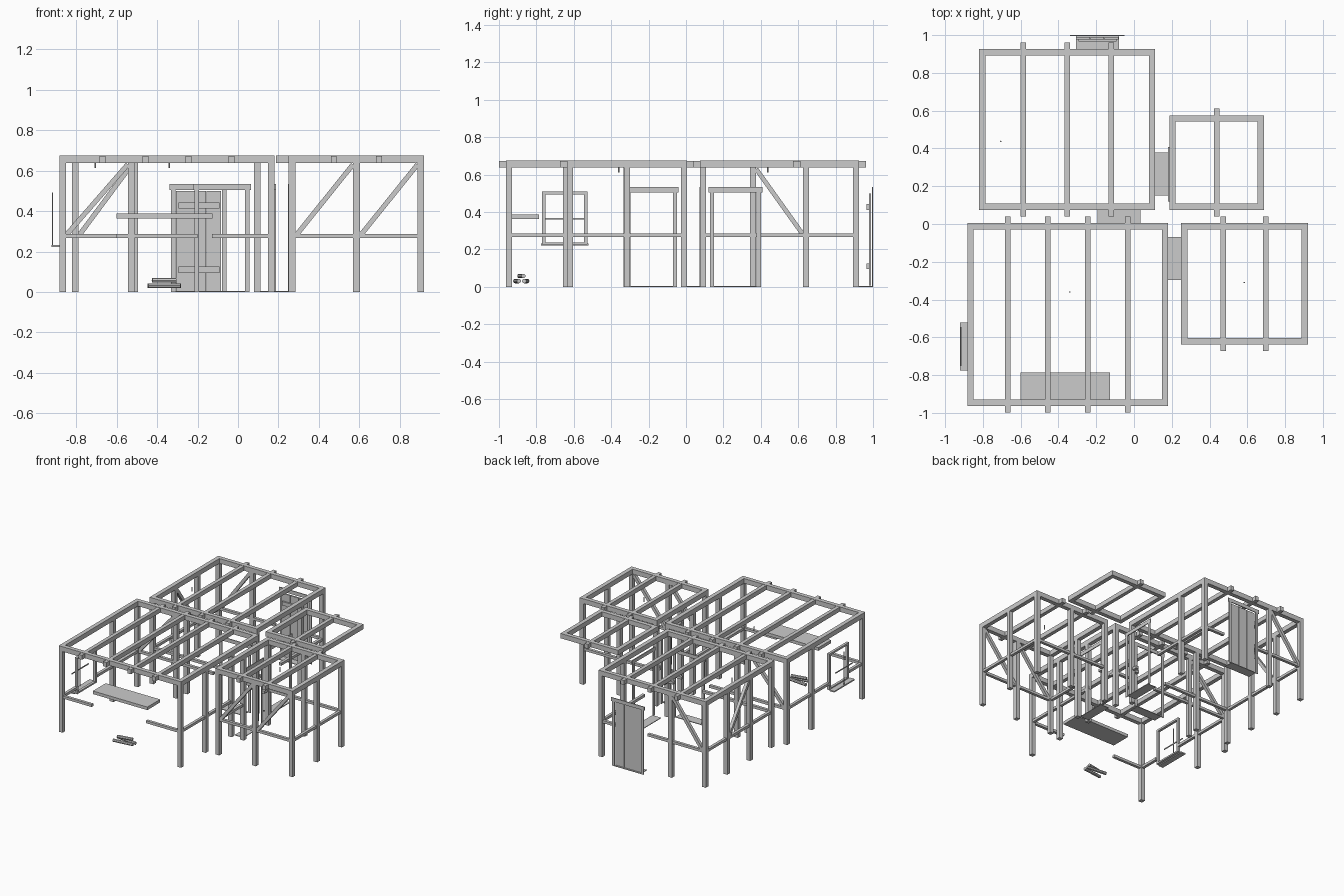
import bpy, math
from mathutils import Vector

if "Cube" in bpy.data.objects:
    bpy.data.objects.remove(bpy.data.objects["Cube"])

T = 0.033          # post and plate width
ZB, ZT = 0.637, 0.675   # underside and top of wall plates
GZ0, GZ1 = 0.266, 0.286 # mid rails


def box(name, x0, x1, y0, y1, z0, z1):
    v = [(x, y, z) for x in (x0, x1) for y in (y0, y1) for z in (z0, z1)]
    f = [(0, 1, 3, 2), (4, 6, 7, 5), (0, 4, 5, 1), (2, 3, 7, 6), (0, 2, 6, 4), (1, 5, 7, 3)]
    me = bpy.data.meshes.new(name)
    me.from_pydata(v, [], f)
    ob = bpy.data.objects.new(name, me)
    bpy.context.collection.objects.link(ob)
    return ob


def beam(name, a, b, w=0.024):
    a, b = Vector(a), Vector(b)
    d = b - a
    L = d.length / 2
    ob = box(name, -w / 2, w / 2, -w / 2, w / 2, -L, L)
    ob.location = (a + b) / 2
    ob.rotation_euler = d.to_track_quat('Z', 'Y').to_euler()


def rod(name, loc, r, length, rot=(0, 0, 0), sides=6):
    bpy.ops.mesh.primitive_cylinder_add(vertices=sides, radius=r, depth=length, location=loc, rotation=rot)
    bpy.context.object.name = name


def roof(name, x0, x1, y0, y1, bays):
    # wall plates and overhanging joists
    for ya in (y0, y1 - T):
        box(name + "_plate", x0, x1, ya, ya + T, ZB, ZT)
    for xa in (x0, x1 - T):
        box(name + "_plate", xa, xa + T, y0 + T, y1 - T, ZB, ZT)
    for i in range(1, bays):
        x = x0 + (x1 - x0) * i / bays
        box(name + "_joist", x - .0145, x + .0145, y0 - .036, y1 + .036, ZB + .001, ZT - .002)


def wall(name, axis, at, lo, hi, n, gap=None):
    # intermediate posts and mid rails along one wall, skipping an opening
    def put(part, a, b, w, z0, z1):
        if axis == 'x':
            box(part, a, b, at - w / 2, at + w / 2, z0, z1)
        else:
            box(part, at - w / 2, at + w / 2, a, b, z0, z1)
    for i in range(1, n):
        p = lo + (hi - lo) * i / n
        if not (gap and gap[0] < p < gap[1]):
            put(name + "_post", p - T / 2, p + T / 2, T, 0, ZB)
    spans = [(lo + T, gap[0]), (gap[1], hi - T)] if gap else [(lo + T, hi - T)]
    for a, b in spans:
        if b > a:
            put(name + "_rail", a, b, .022, GZ0, GZ1)


def room(name, x0, x1, y0, y1, nx, ny, bays, gaps):
    roof(name, x0, x1, y0, y1, bays)
    for x in (x0, x1 - T):
        for y in (y0, y1 - T):
            box(name + "_corner_post", x, x + T, y, y + T, 0, ZB)
    wall(name + "_front", 'x', y0 + T / 2, x0, x1, nx, gaps.get('f'))
    wall(name + "_back", 'x', y1 - T / 2, x0, x1, nx, gaps.get('b'))
    wall(name + "_left", 'y', x0 + T / 2, y0, y1, ny, gaps.get('l'))
    wall(name + "_right", 'y', x1 - T / 2, y0, y1, ny, gaps.get('r'))


def doorway(name, axis, at, lo, hi):
    # threshold slab plus a thin frame at its outer edge
    def put(part, a, b, d0, d1, z0, z1):
        if axis == 'x':
            box(part, a, b, at + d0, at + d1, z0, z1)
        else:
            box(part, at + d0, at + d1, a, b, z0, z1)
    put(name + "_threshold", lo, hi, 0, .075, 0, .005)
    put(name + "_jamb", lo - .022, lo, .068, .075, 0, .505)
    put(name + "_jamb", hi, hi + .022, .068, .075, 0, .505)
    put(name + "_lintel", lo - .03, hi + .03, .068, .075, .505, .533)


# rooms
room("main_room", -.882, .18, -.963, .005, 3, 3, 5,
     dict(f=(-.6, -.128), b=(-.2, .04), l=(-.775, -.525), r=(-.3, -.07)))
room("side_room", .25, .92, -.637, .005, 2, 2, 3, dict(l=(-.3, -.07)))
room("rear_room", -.82, .112, .075, .926, 3, 3, 4,
     dict(f=(-.21, .04), b=(-.31, -.08), r=(.15, .385)))
roof("rear_side_room", .187, .687, .075, .575, 2)

# diagonal braces
zl, zh = .28, .63
beam("main_brace", (-.85, -.012, zl), (-.545, -.012, zh))
beam("rear_brace", (-.785, .91, zl), (-.525, .91, zh))
beam("rear_left_brace", (-.803, .625, zl), (-.803, .375, zh))
beam("side_brace", (.287, -.62, zl), (.568, -.62, zh))
beam("side_brace", (.605, -.62, zl), (.887, -.62, zh))

# doorways
doorway("middle_door", 'x', .005, -.192, .035)
doorway("outer_door", 'x', .926, -.308, -.08)
doorway("side_door", 'y', .18, -.297, -.07)
doorway("rear_side_door", 'y', .112, .15, .378)

# outer door leaf: three planks and two battens
for i in range(3):
    x = -.306 + i * .075
    box("door_plank", x, x + .073, .978, .99, .006, .5)
for z in (.095, .412):
    box("door_batten", -.295, -.092, .966, .978, z, z + .03)

# window: frame in the wall, sill and cross bars outside
for y in (-.77, -.545):
    box("window_jamb", -.877, -.857, y, y + .018, .232, .495)
box("window_head", -.877, -.857, -.77, -.527, .495, .51)
box("window_bottom", -.877, -.857, -.77, -.527, .226, .238)
box("window_sill", -.922, -.88, -.775, -.522, .222, .232)
box("window_muntin", -.919, -.914, -.653, -.645, .232, .492)
box("window_muntin", -.919, -.914, -.752, -.545, .36, .368)

# serving shelf
box("serving_shelf", -.6, -.127, -.943, -.785, .363, .387)

# small log pile
for y, z, L, a in ((-.903, .031, .16, .12), (-.857, .031, .165, -.1), (-.88, .058, .12, .18)):
    rod("log", (-.365, y, z), .012, L, (0, math.pi / 2, a), 8)

# hanging hooks
for x, y in ((-.705, .437), (-.34, -.36), (.583, -.31)):
    rod("ceiling_hook", (x, y, .63), .004, .035)
